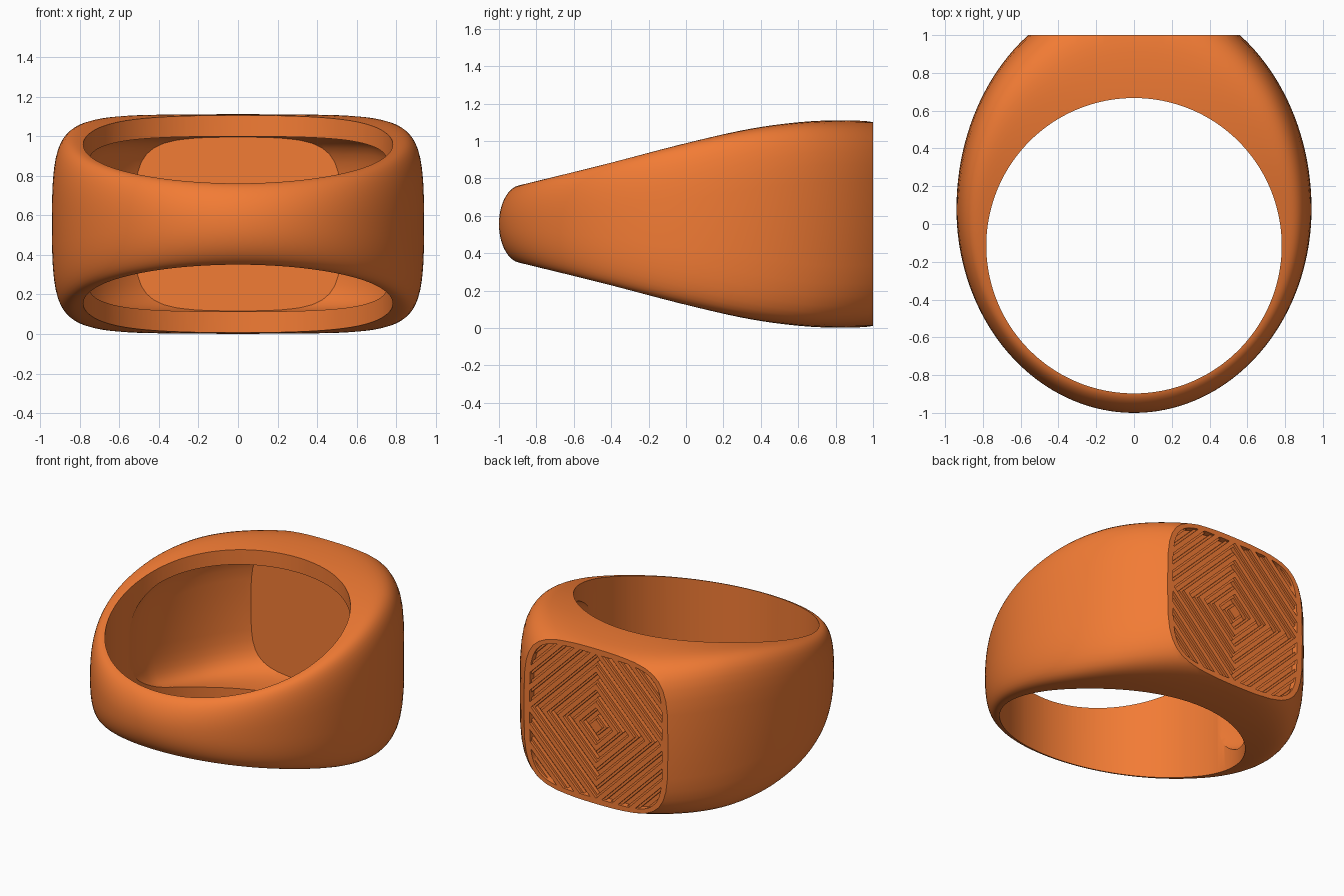
import bpy, bmesh, math
from mathutils import Vector

if "Cube" in bpy.data.objects:
    bpy.data.objects.remove(bpy.data.objects["Cube"])

ZC = 0.556            # mid height of the ring
CY, HOLE = -0.115, 0.782   # finger hole centre and radius
HALF = [(-1.2, .13), (-.89, .207), (-.45, .315), (0, .432), (.35, .51),
        (.65, .548), (.95, .556), (1.4, .556)]


def half_height(y):
    # smooth (Hermite) interpolation of the band's half height along y
    n = len(HALF)
    i = max(0, min(n - 2, sum(1 for p in HALF if p[0] <= y) - 1))

    def slope(k):
        a, b = HALF[max(0, k - 1)], HALF[min(n - 1, k + 1)]
        return (b[1] - a[1]) / (b[0] - a[0])
    (x0, v0), (x1, v1) = HALF[i], HALF[i + 1]
    d = x1 - x0
    t = max(0, min(1, (y - x0) / d))
    return ((2*t**3 - 3*t*t + 1) * v0 + (t**3 - 2*t*t + t) * d * slope(i)
            + (3*t*t - 2*t**3) * v1 + (t**3 - t*t) * d * slope(i + 1))


def finish(name, bm):
    bmesh.ops.recalc_face_normals(bm, faces=bm.faces[:])
    me = bpy.data.meshes.new(name)
    bm.to_mesh(me)
    bm.free()
    ob = bpy.data.objects.new(name, me)
    bpy.context.collection.objects.link(ob)
    return ob


def signet_solid(name, inset, y_cut, seg=144):
    # domed solid swept round the hole centre, sliced flat at y_cut
    bm = bmesh.new()
    steps = [.35, .65] + [(HOLE, math.sin(k / 14 * math.pi / 2)) for k in range(15)]

    def place(x, y, r, big_r, h, z):
        off = inset + (.12 * max(0, .2 - y) if inset else 0)
        s = (big_r - off) / big_r
        return (x * s, CY + (y - CY) * s, ZC + z * max(.02, h - off) / h)

    rows = []
    for i in range(seg):
        a = 2 * math.pi * i / seg
        px = .94 * math.cos(a)
        py = .08 + (1.146 if math.sin(a) > 0 else 1.08) * math.sin(a)
        big_r = math.hypot(px, py - CY)
        w = max(0, min(1, (py + 1) / 1.7))
        p, q = 2.1 + 2.9 * w, 2.1 + 1.7 * w
        top = []
        for s in steps:
            t = s[1] if isinstance(s, tuple) else 0
            r = HOLE + (big_r - HOLE) * t if isinstance(s, tuple) else s
            x, y = px * r / big_r, CY + (py - CY) * r / big_r
            h = half_height(y)
            top.append((x, y, r, big_r, h, h * max(0, 1 - t**p) ** (1 / q)))
        pts = top + [(*t[:5], -t[5]) for t in reversed(top[:-1])]
        rows.append([bm.verts.new(place(*t)) for t in pts])
    h0 = half_height(CY)
    poles = [bm.verts.new(place(0, CY, 0, .94, h0, s * h0)) for s in (1, -1)]
    for i in range(seg):
        A, B = rows[i], rows[(i + 1) % seg]
        for k in range(len(A) - 1):
            bm.faces.new((A[k], B[k], B[k + 1], A[k + 1]))
        bm.faces.new((poles[0], B[0], A[0]))
        bm.faces.new((poles[1], A[-1], B[-1]))
    bmesh.ops.bisect_plane(bm, geom=bm.verts[:] + bm.edges[:] + bm.faces[:],
                           plane_co=(0, y_cut, 0), plane_no=(0, 1, 0), clear_outer=True)
    bmesh.ops.holes_fill(bm, edges=[e for e in bm.edges if e.is_boundary], sides=0)
    return finish(name, bm)


def prism(name, loop, direction):
    bm = bmesh.new()
    f = bm.faces.new([bm.verts.new(c) for c in loop])
    ext = bmesh.ops.extrude_face_region(bm, geom=[f])
    bmesh.ops.translate(bm, vec=Vector(direction),
                        verts=[g for g in ext["geom"] if isinstance(g, bmesh.types.BMVert)])
    # extruding leaves the start face in place or drops it; close if dropped
    edges = [e for e in bm.edges if e.is_boundary]
    if edges:
        bmesh.ops.holes_fill(bm, edges=edges, sides=0)
    return finish(name, bm)


def diamond_grooves(name):
    # concentric diamond channels with a stepped cross-section
    bm = bmesh.new()
    for k in range(8):
        s = .05 + .125 * k
        prof = [(s, 1.03), (s, .982), (s + .022, .982), (s + .022, .955),
                (s + .06, .955), (s + .06, .982), (s + .08, .982), (s + .08, 1.03)]
        loops = [[bm.verts.new((r * dx, y, ZC + r * dz))
                  for dx, dz in ((1, 0), (0, 1), (-1, 0), (0, -1))] for r, y in prof]
        for a, b in zip(loops, loops[1:] + loops[:1]):
            for i in range(4):
                j = (i + 1) % 4
                bm.faces.new((a[i], a[j], b[j], b[i]))
    return finish(name, bm)


def boolean(target, cutter, op):
    m = target.modifiers.new("bool", "BOOLEAN")
    m.operation, m.object, m.solver = op, cutter, "EXACT"
    bpy.context.view_layer.objects.active = target
    bpy.ops.object.modifier_apply(modifier=m.name)
    bpy.data.objects.remove(cutter)


# ring body with flat signet face
ring = signet_solid("signet_ring", 0, 1.0)

# hollow behind the face, following the outer skin
boolean(ring, signet_solid("hollow", .11, .89), "DIFFERENCE")

# finger hole
circle = [(HOLE * math.cos(2 * math.pi * i / 160), CY + HOLE * math.sin(2 * math.pi * i / 160), -.3)
          for i in range(160)]
boolean(ring, prism("finger_hole", circle, (0, 0, 1.8)), "DIFFERENCE")


# engraved diamond pattern, trimmed to a rounded border
def sup(v):
    return math.copysign(abs(v) ** .42, v)


border = [(.515 * sup(math.cos(2 * math.pi * i / 96)), .9,
           ZC + .505 * sup(math.sin(2 * math.pi * i / 96))) for i in range(96)]
grooves = diamond_grooves("grooves")
boolean(grooves, prism("border", border, (0, .115, 0)), "INTERSECT")
boolean(ring, grooves, "DIFFERENCE")

# orange finish and smooth shading
mat = bpy.data.materials.new("orange")
mat.diffuse_color = (.89, .2, .035, 1)
mat.use_nodes = True
mat.node_tree.nodes["Principled BSDF"].inputs["Base Color"].default_value = mat.diffuse_color
ring.data.materials.clear()
ring.data.materials.append(mat)
bpy.ops.object.select_all(action="DESELECT")
ring.select_set(True)
bpy.context.view_layer.objects.active = ring
bpy.ops.object.shade_smooth_by_angle(angle=math.radians(30))
